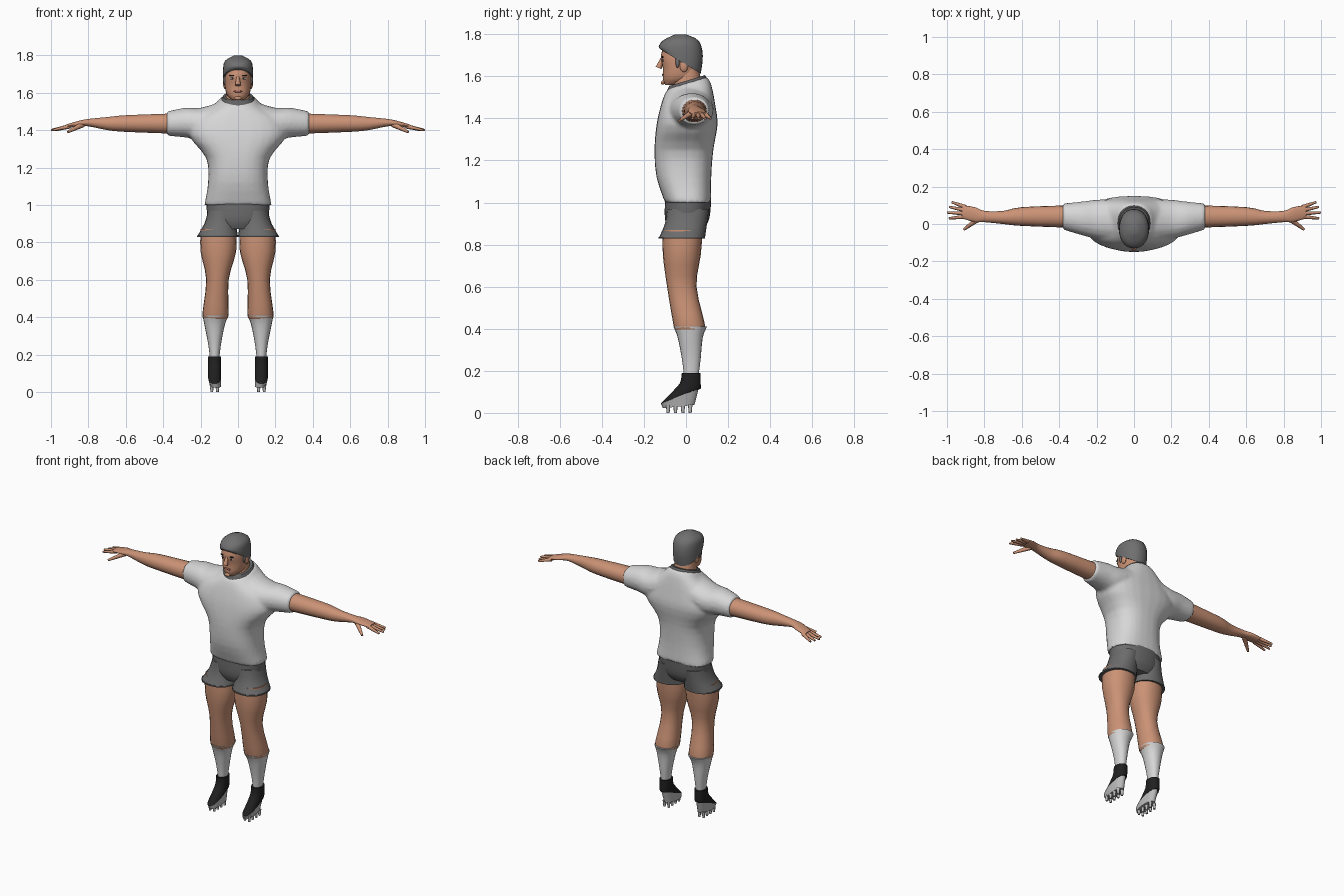
import bpy, bmesh, math
from mathutils import Vector

cube = bpy.data.objects.get("Cube")
if cube:
    bpy.data.objects.remove(cube, do_unlink=True)


def material(name, red, green, blue):
    made = bpy.data.materials.new(name)
    made.use_nodes = True
    made.diffuse_color = (red, green, blue, 1)
    shader = made.node_tree.nodes["Principled BSDF"]
    shader.inputs["Base Color"].default_value = made.diffuse_color
    shader.inputs["Roughness"].default_value = 0.8
    return made


def grey_material(name, level):
    return material(name, level, level, level)


SKIN = material("skin", 0.6, 0.29, 0.18)
LIP = material("lip", 0.36, 0.13, 0.1)
WHITE = grey_material("white_cloth", 0.68)
SHORTS = grey_material("grey_shorts", 0.15)
TRIM = grey_material("grey_trim", 0.12)
HAIR = grey_material("grey_hair", 0.16)
BLACK = grey_material("black_boot", 0.014)
SOLE = grey_material("light_sole", 0.5)
EYE = grey_material("eye_white", 0.58)
DARK = grey_material("dark_feature", 0.025)


def ellipse(low_a, high_a, low_b, high_b, count, power):
    """Points of a superellipse given by its extents."""
    def rounded(low, high, wave):
        reach = math.copysign(abs(wave) ** (2 / power), wave)
        return (low + high + (high - low) * reach) / 2

    for step in range(count):
        angle = math.tau * step / count
        yield (rounded(low_a, high_a, math.cos(angle)),
               rounded(low_b, high_b, math.sin(angle)))


def blend(rings, steps=3):
    """Smooth spline through the given cross-sections."""
    size = max(len(ring) for ring in rings)
    rings = [Vector(tuple(ring) + (0,) * (size - len(ring))) for ring in rings]
    last = len(rings) - 1
    for index in range(last):
        before, start = rings[max(index - 1, 0)], rings[index]
        end, after = rings[index + 1], rings[min(index + 2, last)]
        for step in range(steps):
            t = step / steps
            slope_in, slope_out = (end - before) / 2, (after - start) / 2
            yield (start + slope_in * t
                   + (3 * (end - start) - 2 * slope_in - slope_out) * t ** 2
                   + (2 * (start - end) + slope_in + slope_out) * t ** 3)
    yield rings[last]


def bridge(bm, loops):
    """Skin closed loops of points and cap both ends."""
    loops = [[bm.verts.new(point) for point in loop] for loop in loops]
    for low, high in zip(loops, loops[1:]):
        for i in range(len(low)):
            bm.faces.new((low[i - 1], low[i], high[i], high[i - 1]))
    bm.faces.new(loops[0])
    bm.faces.new(loops[-1])


def upright(bm, rings, count=20, power=2.2):
    """Loft up z; ring = z, low x, high x, front, back, optional tilt."""
    loops = []
    for z, left, right, front, back, *tilt in blend(rings):
        slope = sum(tilt)
        middle = (front + back) / 2
        loops.append([(x, y, z + slope * (y - middle))
                      for x, y in ellipse(left, right, front, back, count, power)])
    bridge(bm, loops)


def centred(bm, rings, count=28, power=2.2):
    """Symmetric upright loft; ring = z, half width, front, back, optional tilt."""
    upright(bm, [(z, -half, half, *rest) for z, half, *rest in rings], count, power)


def sideways(bm, rings, side=1):
    """Loft along x; ring = x, front, back, bottom, top."""
    bridge(bm, [[(side * x, y, z) for y, z in ellipse(*extents, 18, 2.1)]
                for x, *extents in blend(rings)])


def tube(bm, start, end, start_radius, end_radius):
    """Tapered round rod."""
    start, end = Vector(start), Vector(end)
    turn = (end - start).to_track_quat("Z", "Y")
    bridge(bm, [[point + turn @ Vector((radius * x, radius * y, 0))
                 for x, y in ellipse(-1, 1, -1, 1, 8, 2)]
                for point, radius in ((start, start_radius), (end, end_radius))])


def blob(bm, centre, size):
    """Ellipsoid with the given half sizes."""
    made = bmesh.ops.create_uvsphere(bm, u_segments=12, v_segments=8, radius=1)["verts"]
    bmesh.ops.scale(bm, vec=size, verts=made)
    bmesh.ops.translate(bm, vec=centre, verts=made)


def part(name, mat, bm, mirror=False):
    bmesh.ops.recalc_face_normals(bm, faces=bm.faces)
    mesh = bpy.data.meshes.new(name)
    bm.to_mesh(mesh)
    bm.free()
    mesh.materials.append(mat)
    made = bpy.data.objects.new(name, mesh)
    bpy.context.collection.objects.link(made)
    bpy.ops.object.select_all(action="DESELECT")
    made.select_set(True)
    bpy.context.view_layer.objects.active = made
    bpy.ops.object.shade_smooth_by_angle(angle=math.radians(50))
    if mirror:
        made.modifiers.new("Mirror", "MIRROR").use_mirror_merge = False
    return made


def lofted(name, mat, loft, rings, mirror=False):
    """A part made of a single loft."""
    bm = bmesh.new()
    loft(bm, rings)
    return part(name, mat, bm, mirror)


# Shirt: torso and sleeves fused into one smooth surface
bm = bmesh.new()
centred(bm, [(1, .18, -.1, .12), (1.12, .16, -.14, .12), (1.25, .17, -.15, .13),
             (1.37, .26, -.14, .15), (1.46, .23, -.12, .14), (1.54, .12, -.1, .12, .2),
             (1.57, .09, -.08, .1, .3)], power=2.5)
for side in (1, -1):
    sideways(bm, [(.1, -.09, .13, 1.37, 1.55), (.2, -.08, .13, 1.35, 1.52),
                  (.28, -.06, .12, 1.36, 1.52), (.38, -.03, .11, 1.37, 1.5)], side)
shirt = part("shirt", WHITE, bm)
fuse = shirt.modifiers.new("Fuse", "REMESH")
fuse.mode = "VOXEL"
fuse.voxel_size = 0.01
fuse.use_smooth_shade = True
soften = shirt.modifiers.new("Soften", "SMOOTH")
soften.iterations = 5

# Collar and neck
lofted("collar", TRIM, centred, [(1.54, .09, -.09, .1, .3), (1.56, .09, -.09, .1, .3),
                                 (1.58, .08, -.08, .09, .3)])
lofted("neck", SKIN, centred, [(1.53, .07, -.07, .08, .2), (1.64, .06, -.05, .06)])

# Head with nose, chin and ears
bm = bmesh.new()
centred(bm, [(1.56, .03, -.1, -.03), (1.59, .06, -.11, .04), (1.64, .07, -.11, .06),
             (1.7, .07, -.12, .07), (1.77, .06, -.09, .05)])
tube(bm, (0, -.11, 1.69), (0, -.13, 1.64), .008, .015)
blob(bm, (0, -.11, 1.57), (.02, .01, .01))
for side in (1, -1):
    blob(bm, (side * .07, -.01, 1.65), (.01, .02, .03))
part("head", SKIN, bm)

# Hair cap, lower at the nape, with sideburns
bm = bmesh.new()
centred(bm, [(1.67, .08, -.12, .07, -.6), (1.72, .08, -.13, .08, -.2),
             (1.77, .07, -.11, .06), (1.8, .02, -.05, 0)])
for side in (1, -1):
    blob(bm, (side * .07, -.04, 1.67), (.01, .01, .03))
part("hair", HAIR, bm)

# Face details
bm = bmesh.new()
blob(bm, (.03, -.109, 1.676), (.013, .004, .006))
part("eyes", EYE, bm, True)
bm = bmesh.new()
blob(bm, (.03, -.112, 1.676), (.006, .003, .006))
blob(bm, (.03, -.112, 1.692), (.018, .005, .004))
part("pupils_and_brows", DARK, bm, True)
bm = bmesh.new()
blob(bm, (0, -.109, 1.607), (.025, .005, .006))
part("lips", LIP, bm)

# Arms running into the palms, with fanned fingers and a thumb
bm = bmesh.new()
sideways(bm, [(.34, -.02, .1, 1.38, 1.49), (.6, -.01, .09, 1.39, 1.48),
              (.7, 0, .07, 1.4, 1.47), (.8, .01, .07, 1.42, 1.46),
              (.85, .01, .09, 1.42, 1.45), (.92, .03, .1, 1.41, 1.43)])
for finger, length in enumerate((.07, .08, .09, .08)):
    spread = .4 - .17 * finger
    y = .09 - .017 * finger
    tube(bm, (.9, y, 1.42),
         (.91 + length * math.cos(spread), y + length * math.sin(spread), 1.4), .012, .006)
tube(bm, (.83, .03, 1.43), (.91, -.03, 1.39), .016, .007)
part("arms", SKIN, bm, True)

# Shorts: pelvis, two flared legs and their dark edging
lofted("shorts_pelvis", SHORTS, centred, [(1.01, .17, -.1, .12), (.92, .16, -.1, .11),
                                          (.87, .13, -.08, .08)])
hem = (0, .22, -.13, .09)
lofted("shorts_legs", SHORTS, upright, [(.97, .01, .16, -.09, .11), (.9, .01, .18, -.1, .1),
                                        (.83, *hem)], True)
lofted("shorts_hem", TRIM, upright, [(.836, *hem), (.828, *hem)], True)

# Legs and socks
lofted("legs", SKIN, upright, [(.87, .01, .2, -.11, .08), (.75, .01, .2, -.11, .07),
                               (.6, .05, .17, -.09, .05), (.42, .05, .19, -.06, .09),
                               (.39, .06, .18, -.05, .08)], True)
lofted("socks", WHITE, upright, [(.41, .05, .19, -.06, .1), (.36, .07, .18, -.04, .08),
                                 (.26, .09, .16, -.02, .07), (.18, .1, .15, -.01, .06)], True)

# Boots, wedge soles and studs
welt = (.08, .09, .16, -.12, .06, .4)
lofted("boots", BLACK, upright, [(.19, .09, .16, -.02, .07), (.14, .09, .16, -.03, .07),
                                 (.1, .09, .16, -.08, .07, .2), welt], True)
bm = bmesh.new()
upright(bm, [welt, (.03, .09, .15, -.11, .04, .1)])
for row in range(4):
    for x in (.11, .14):
        y = .02 - .035 * row
        tube(bm, (x, y, .04), (x, y, 0), .011, .007)
part("soles", SOLE, bm, True)
